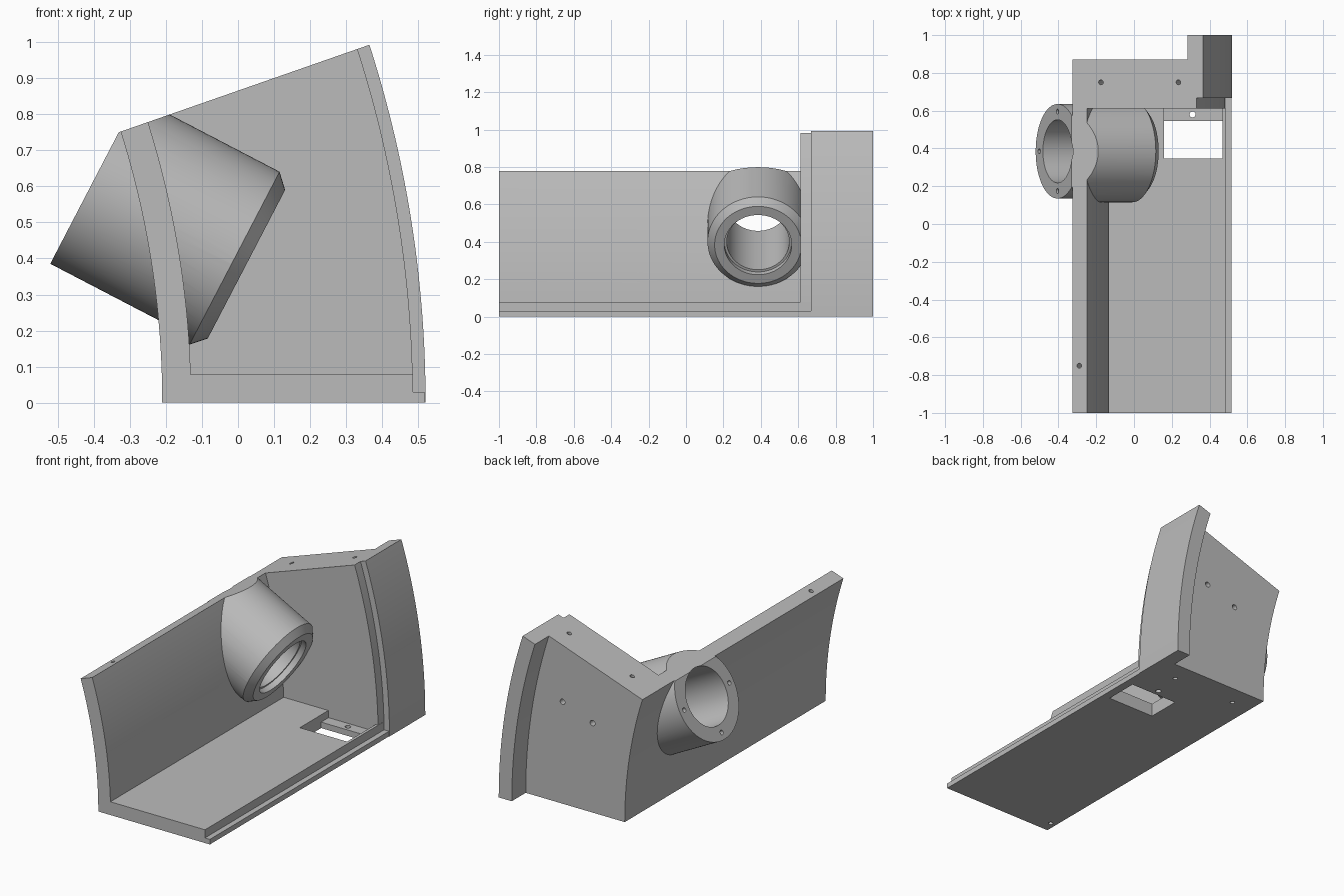
import bpy, bmesh, math
from mathutils import Vector, Matrix

old = bpy.data.objects.get("Cube")
if old:
    bpy.data.objects.remove(old, do_unlink=True)

grey = bpy.data.materials.new("plain grey")
grey.use_nodes = True
GREY = (0.5, 0.5, 0.5, 1)
grey.diffuse_color = GREY
grey.node_tree.nodes["Principled BSDF"].inputs["Base Color"].default_value = GREY

ARC_X = -2.72          # shared centre of all curved faces
TALL = 1.2             # height of parts before the sloped trim


def new_object(name, bm):
    bmesh.ops.recalc_face_normals(bm, faces=bm.faces)
    mesh = bpy.data.meshes.new(name)
    bm.to_mesh(mesh)
    bm.free()
    mesh.materials.append(grey)
    ob = bpy.data.objects.new(name, mesh)
    bpy.context.collection.objects.link(ob)
    return ob


def arc(radius, low=0.0, steps=40):
    """Points going up a curved face in the xz plane."""
    a, b = math.asin(low / radius), math.asin(TALL / radius)
    angles = [a + (b - a) * i / steps for i in range(steps + 1)]
    return [(ARC_X + radius * math.cos(t), radius * math.sin(t)) for t in angles]


def prism(name, profile, y0, y1):
    """Extrude an xz profile along y."""
    bm = bmesh.new()
    face = bm.faces.new([bm.verts.new((x, y0, z)) for x, z in profile])
    ext = bmesh.ops.extrude_face_region(bm, geom=[face])
    moved = [v for v in ext["geom"] if isinstance(v, bmesh.types.BMVert)]
    bmesh.ops.translate(bm, verts=moved, vec=(0, y1 - y0, 0))
    return new_object(name, bm)


def box(name, x0, x1, y0, y1, z0, z1):
    return prism(name, [(x0, z0), (x1, z0), (x1, z1), (x0, z1)], y0, y1)


def rod(name, start, direction, length, r1, r2=None, sides=96):
    """Cylinder or cone from a start point along a direction."""
    d = Vector(direction).normalized()
    mid = Vector(start) + d * length / 2
    bm = bmesh.new()
    bmesh.ops.create_cone(bm, cap_ends=True, segments=sides, radius1=r1,
                          radius2=r1 if r2 is None else r2, depth=length,
                          matrix=Matrix.Translation(mid) @ d.to_track_quat('Z', 'Y').to_matrix().to_4x4())
    return new_object(name, bm)


def combine(target, other, operation):
    """Apply a boolean and discard the second solid."""
    mod = target.modifiers.new("join", 'BOOLEAN')
    mod.operation, mod.object, mod.solver = operation, other, 'EXACT'
    graph = bpy.context.evaluated_depsgraph_get()
    graph.update()
    mesh = bpy.data.meshes.new_from_object(target.evaluated_get(graph))
    target.modifiers.clear()
    target.data = mesh
    bpy.data.objects.remove(other, do_unlink=True)


# Side wall and floor with a stepped outer edge
lip = [(0.485, 0.078), (0.485, 0.03), (0.517, 0.03), (0.517, 0)]
bracket = prism("bracket", arc(2.51) + arc(2.59, 0.078)[::-1] + lip, -1, 0.7)

# End wall and the curved flange around its outer edge
end_wall = prism("end_wall", arc(2.51) + arc(3.205)[::-1], 0.612, 0.87)
flange = prism("flange", arc(3.155) + arc(3.24)[::-1], 0.667, 1)
combine(bracket, end_wall, 'UNION')
combine(bracket, flange, 'UNION')

# Slanted tube: wider inside with a chamfered rim, narrower outside
axis = Vector((0.887, 0, -0.462)).normalized()
start = Vector((-0.405, 0.385, 0.607))
inner_tube = rod("inner_tube", start, axis, 0.446, 0.27)
rim = rod("rim", start + axis * 0.446, axis, 0.037, 0.27, 0.232)
outside = prism("outside", arc(2.55) + [(-2, TALL), (-2, 0)], -1, 1)
combine(inner_tube, outside, 'DIFFERENCE')
combine(bracket, inner_tube, 'UNION')
combine(bracket, rim, 'UNION')
combine(bracket, rod("outer_tube", start, axis, 0.4, 0.25), 'UNION')
combine(bracket, rod("bore", start - axis * 0.2, axis, 0.9, 0.167), 'DIFFERENCE')
combine(bracket, rod("counterbore", start + axis * 0.45, axis, 0.2, 0.18), 'DIFFERENCE')

# Sloped trim along the top
SLOPE = 0.349


def top_z(x):
    return 0.75 + SLOPE * (x + 0.33)


trim = prism("trim", [(-1, top_z(-1)), (1, top_z(1)), (1, 2), (-1, 2)], -2, 2)
combine(bracket, trim, 'DIFFERENCE')

# Floor window with a sunken ledge beside it
combine(bracket, box("window", 0.16, 0.468, 0.347, 0.545, -0.1, 0.2), 'DIFFERENCE')
combine(bracket, box("ledge", 0.16, 0.468, 0.5, 0.614, 0.035, 0.0785), 'DIFFERENCE')

# Screw holes: ledge, sloped top, end wall, underside, tube end
down = Vector((SLOPE, 0, -1)).normalized()
holes = [((0.31, 0.58, -0.1), (0, 0, 1), 0.3, 0.016)]
for x, y in [(-0.175, 0.75), (0.235, 0.75), (-0.29, -0.75)]:
    holes.append((Vector((x, y, top_z(x))) - down * 0.05, down, 0.15, 0.013))
for x, z in [(0.195, 0.6), (0, 0.527)]:
    holes.append(((x, 0.92, z), (0, -1, 0), 0.15, 0.016))
for x, y in [(-0.085, 0.75), (0.33, 0.75), (-0.175, -0.93)]:
    holes.append(((x, y, -0.05), (0, 0, 1), 0.12, 0.013))
across = Vector((axis.z, 0, -axis.x))
for side in (across, Vector((0, 1, 0)), Vector((0, -1, 0))):
    holes.append((start + side * 0.21 - axis * 0.05, axis, 0.15, 0.013))
for place, direction, length, radius in holes:
    combine(bracket, rod("hole", place, direction, length, radius, sides=20), 'DIFFERENCE')

# Smooth curved faces, keep edges crisp
bpy.ops.object.select_all(action='DESELECT')
bracket.select_set(True)
bpy.context.view_layer.objects.active = bracket
bpy.ops.object.shade_smooth_by_angle(angle=math.radians(25))
